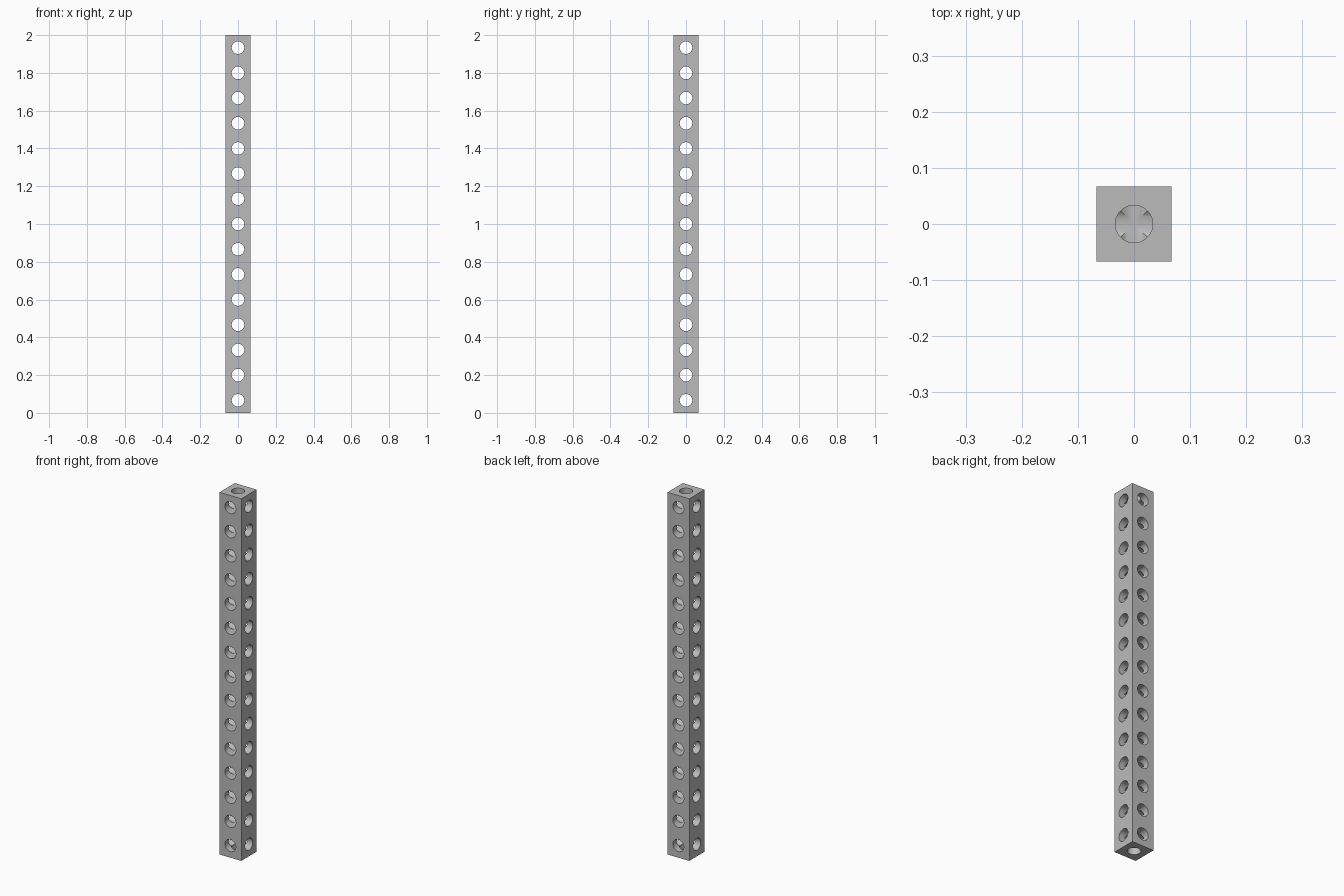
import bpy
from math import pi, radians

cube = bpy.data.objects.get("Cube")
if cube:
    bpy.data.objects.remove(cube, do_unlink=True)

LENGTH = 2.0
COUNT = 15
PITCH = LENGTH / COUNT      # hole spacing, equal to the beam width
RADIUS = PITCH * 0.25

grey = bpy.data.materials.new("plain_grey")
grey.use_nodes = True
colour = (0.5, 0.5, 0.5, 1)
grey.diffuse_color = colour
grey.node_tree.nodes["Principled BSDF"].inputs["Base Color"].default_value = colour


def hole_row(name, location, rotation, depth, count, step):
    """A column of cylindrical cutters, repeated upwards."""
    bpy.ops.mesh.primitive_cylinder_add(vertices=48, radius=RADIUS, depth=depth,
                                        location=location, rotation=rotation)
    row = bpy.context.object
    row.name = name
    row.hide_render = True
    bpy.ops.object.transform_apply(location=False, rotation=True, scale=False)
    array = row.modifiers.new("repeat", 'ARRAY')
    array.count = count
    array.use_relative_offset = False
    array.use_constant_offset = True
    array.constant_offset_displace = (0, 0, step)
    return row


# Cross holes along both axes, and a blind hole in each end
# that opens into the nearest cross hole
cutters = [
    hole_row("front_holes_cutter", (0, 0, PITCH / 2), (pi / 2, 0, 0),
             PITCH * 2, COUNT, PITCH),
    hole_row("side_holes_cutter", (0, 0, PITCH / 2), (0, pi / 2, 0),
             PITCH * 2, COUNT, PITCH),
    hole_row("end_holes_cutter", (0, 0, 0), (0, 0, 0),
             PITCH * 0.95, 2, LENGTH),
]

# Square beam
bpy.ops.mesh.primitive_cube_add(size=1, location=(0, 0, LENGTH / 2))
beam = bpy.context.object
beam.name = "perforated_beam"
beam.scale = (PITCH, PITCH, LENGTH)
bpy.ops.object.transform_apply(location=False, rotation=False, scale=True)
beam.data.materials.append(grey)

# Drill the holes, then discard the cutters
for cutter in cutters:
    drill = beam.modifiers.new(cutter.name, 'BOOLEAN')
    drill.operation = 'DIFFERENCE'
    drill.solver = 'EXACT'
    drill.object = cutter
    bpy.ops.object.modifier_apply(modifier=drill.name)
for cutter in cutters:
    bpy.data.objects.remove(cutter, do_unlink=True)

# Smooth bores with crisp rims
bpy.ops.object.shade_smooth_by_angle(angle=radians(30))
